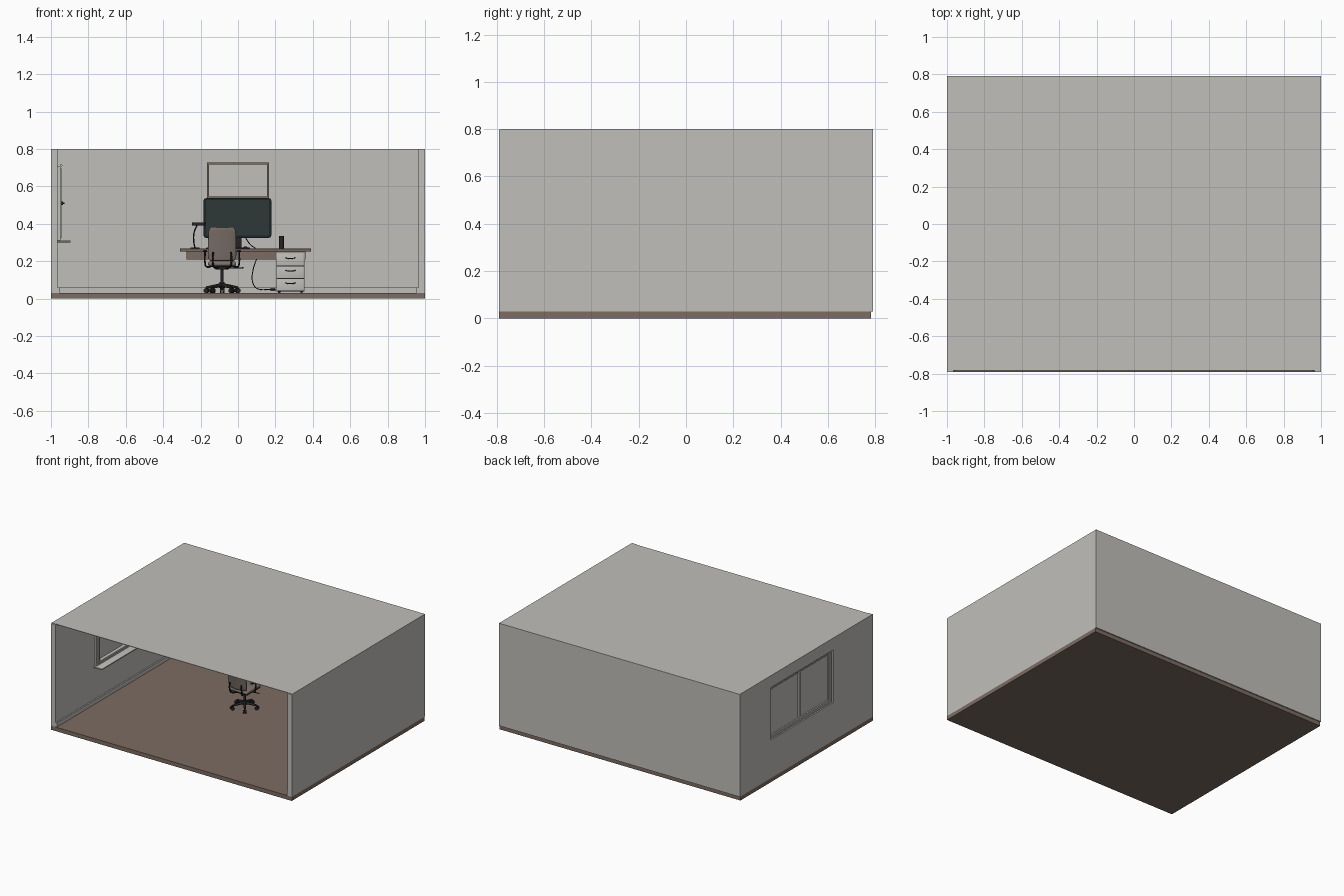
import bpy, bmesh, math
from mathutils import Vector

if "Cube" in bpy.data.objects:
    bpy.data.objects.remove(bpy.data.objects["Cube"])


def material(name, rgb):
    m = bpy.data.materials.new(name)
    m.diffuse_color = (*rgb, 1)
    m.use_nodes = True
    m.node_tree.nodes["Principled BSDF"].inputs["Base Color"].default_value = m.diffuse_color
    return m


WALL = material("wall grey", (0.53, 0.52, 0.49))
WOOD = material("brown wood", (0.20, 0.15, 0.122))
FABRIC = material("chair fabric", (0.21, 0.17, 0.15))
BLACK = material("black plastic", (0.018, 0.018, 0.019))
SCREEN = material("dark screen", (0.028, 0.040, 0.039))
BEZEL = material("monitor bezel", (0.012, 0.018, 0.021))


def finish(ob, mat, smooth=True):
    ob.data.materials.clear()
    ob.data.materials.append(mat)
    if smooth:
        bpy.ops.object.select_all(action='DESELECT')
        ob.select_set(True)
        bpy.context.view_layer.objects.active = ob
        bpy.ops.object.shade_smooth_by_angle(angle=math.radians(35))
    return ob


def from_bmesh(name, bm):
    me = bpy.data.meshes.new(name)
    bm.to_mesh(me)
    bm.free()
    ob = bpy.data.objects.new(name, me)
    bpy.context.collection.objects.link(ob)
    return ob


def box(name, x, y, z, mat, bevel=0.0, axis=None, segs=3):
    """Box from ranges; bevel all edges, or only edges along one axis."""
    bm = bmesh.new()
    bmesh.ops.create_cube(bm, size=1)
    for v in bm.verts:
        v.co = Vector([(r[0] + r[1]) / 2 + c * (r[1] - r[0]) for c, r in zip(v.co, (x, y, z))])
    if bevel:
        edges = [e for e in bm.edges if axis is None
                 or abs((e.verts[0].co - e.verts[1].co).normalized()[axis]) > 0.9]
        bmesh.ops.bevel(bm, geom=edges, offset=bevel, segments=segs, profile=0.5, affect='EDGES')
    return finish(from_bmesh(name, bm), mat, bevel > 0)


def rod(name, a, b, r, mat, r2=None, sides=20):
    """Cylinder or cone between two points."""
    a, b = Vector(a), Vector(b)
    bm = bmesh.new()
    bmesh.ops.create_cone(bm, cap_ends=True, segments=sides, radius1=r,
                          radius2=r if r2 is None else r2, depth=(b - a).length)
    ob = from_bmesh(name, bm)
    rot = (b - a).to_track_quat('Z', 'Y').to_matrix().to_4x4()
    rot.translation = (a + b) / 2
    ob.data.transform(rot)
    return finish(ob, mat)


def tube(name, pts, r, mat):
    """Smooth cable or bent pipe through points."""
    cu = bpy.data.curves.new(name, 'CURVE')
    cu.dimensions = '3D'
    cu.bevel_depth, cu.bevel_resolution, cu.resolution_u = r, 2, 8
    cu.use_fill_caps = True
    sp = cu.splines.new('BEZIER')
    sp.bezier_points.add(len(pts) - 1)
    for p, co in zip(sp.bezier_points, pts):
        p.co = co
        p.handle_left_type = p.handle_right_type = 'AUTO'
    ob = bpy.data.objects.new(name, cu)
    bpy.context.collection.objects.link(ob)
    bpy.ops.object.select_all(action='DESELECT')
    ob.select_set(True)
    bpy.context.view_layer.objects.active = ob
    bpy.ops.object.convert(target='MESH')
    return finish(bpy.context.object, mat)


def frame(name, plane, u, z, d, w, mat):
    """Rectangular frame of four bars; plane 'x' or 'y' is its facing axis."""
    bars = [((u[0], u[1]), (z[0], z[0] + w)), ((u[0], u[1]), (z[1] - w, z[1])),
            ((u[0], u[0] + w), (z[0] + w, z[1] - w)), ((u[1] - w, u[1]), (z[0] + w, z[1] - w))]
    for side, (ur, zr) in zip(("bottom", "top", "start", "end"), bars):
        xy = (d, ur) if plane == 'x' else (ur, d)
        box(f"{name}_{side}", xy[0], xy[1], zr, mat)


# Room shell, open at the front
box("floor", (-1, 1), (-0.79, 0.782), (0, 0.03), WOOD)
box("right_wall", (0.965, 1), (-0.79, 0.79), (0.03, 0.798), WALL)
box("back_wall", (-0.965, 0.965), (0.755, 0.79), (0.03, 0.798), WALL)
box("ceiling", (-1, 1), (-0.782, 0.79), (0.796, 0.8), WALL)
WY, WZ = (-0.32, 0.42), (0.31, 0.71)
LX = (-1, -0.965)
box("left_wall_low", LX, (-0.79, 0.79), (0.03, WZ[0]), WALL)
box("left_wall_high", LX, (-0.79, 0.79), (WZ[1], 0.798), WALL)
box("left_wall_front", LX, (-0.79, WY[0]), WZ, WALL)
box("left_wall_back", LX, (WY[1], 0.79), WZ, WALL)

# Skirting boards
box("skirting_back", (-0.955, 0.955), (0.745, 0.755), (0.03, 0.06), WALL)
for s, n in ((-1, "left"), (1, "right")):
    box(f"skirting_{n}", tuple(sorted((s * 0.965, s * 0.955))), (-0.785, 0.755), (0.03, 0.06), WALL)

# Window with two sashes, sill, handle and curtain rail
frame("window_frame", 'x', WY, WZ, (-0.99, -0.95), 0.015, WALL)
MID = 0.05
for n, u in (("front", (WY[0] + 0.015, MID)), ("back", (MID, WY[1] - 0.015))):
    frame(f"sash_{n}", 'x', u, (WZ[0] + 0.015, WZ[1] - 0.015), (-0.982, -0.943), 0.014, WALL)
    box(f"pane_{n}", (-0.972, -0.968), (u[0] + 0.012, u[1] - 0.012), (WZ[0] + 0.02, WZ[1] - 0.02), WALL)
box("inner_sill", (-0.975, -0.895), (WY[0] - 0.015, WY[1] + 0.015), (0.301, 0.31), WALL, 0.002)
box("outer_sill", (-1.0, -0.985), WY, (0.308, 0.316), WALL)
rod("window_top_rail", (-0.946, WY[0], 0.711), (-0.946, WY[1], 0.711), 0.007, WALL)
box("handle_mount", (-0.943, -0.935), (MID - 0.012, MID - 0.002), (0.50, 0.52), BLACK)
box("window_handle", (-0.935, -0.928), (MID - 0.045, MID - 0.002), (0.507, 0.514), BLACK, 0.001)

# Picture on the back wall
frame("picture_frame", 'y', (-0.165, 0.165), (0.535, 0.727), (0.738, 0.755), 0.01, WOOD)
box("picture", (-0.156, 0.156), (0.747, 0.754), (0.544, 0.718), WALL)

# Wall-mounted desk
DY = (0.47, 0.755)
box("desk_top", (-0.31, 0.39), DY, (0.252, 0.267), WOOD, 0.002)
box("desk_apron", (-0.275, 0.36), (0.50, 0.755), (0.21, 0.252), WOOD)

# Drawer cabinet
box("cabinet", (0.205, 0.355), (0.492, 0.745), (0.037, 0.246), WALL)
for i in range(3):
    z = 0.043 + i * 0.067
    box(f"drawer_{i}", (0.208, 0.352), (0.485, 0.492), (z, z + 0.062), WALL, 0.001)
    box(f"drawer_gap_{i}", (0.206, 0.354), (0.4905, 0.4918), (z - 0.004, z), BLACK)
    tube(f"drawer_handle_{i}", [(0.255, 0.485, z + 0.041), (0.262, 0.476, z + 0.039),
                                (0.298, 0.476, z + 0.039), (0.305, 0.485, z + 0.041)], 0.0025, BLACK)
for x in (0.22, 0.34):
    for y in (0.51, 0.73):
        rod("cabinet_foot", (x, y, 0.03), (x, y, 0.038), 0.006, BLACK)

# Monitor and stand
box("monitor_body", (-0.184, 0.178), (0.645, 0.663), (0.325, 0.537), BEZEL, 0.014, 1, 5)
box("monitor_screen", (-0.172, 0.166), (0.642, 0.646), (0.338, 0.526), SCREEN, 0.004, 1)
box("monitor_back", (-0.09, 0.084), (0.662, 0.68), (0.37, 0.49), BEZEL, 0.008)
box("monitor_neck", (-0.025, 0.02), (0.672, 0.685), (0.27, 0.42), BLACK, 0.003)
box("monitor_base", (-0.07, 0.065), (0.60, 0.70), (0.267, 0.273), BLACK, 0.003)

# Desk items
box("keyboard", (-0.17, 0.0), (0.51, 0.565), (0.267, 0.273), BLACK, 0.002)
box("mouse", (0.03, 0.052), (0.515, 0.552), (0.267, 0.278), BLACK, 0.005)
rod("pen_holder", (0.232, 0.62, 0.267), (0.232, 0.62, 0.335), 0.013, BLACK)
tube("monitor_cable", [(0.03, 0.675, 0.345), (0.05, 0.69, 0.31), (0.07, 0.70, 0.285),
                       (0.092, 0.71, 0.27)], 0.0025, BLACK)
tube("floor_cable", [(0.1, 0.72, 0.215), (0.08, 0.72, 0.15), (0.078, 0.715, 0.09),
                     (0.1, 0.71, 0.055), (0.14, 0.72, 0.05), (0.2, 0.735, 0.048)], 0.0025, BLACK)
box("cable_plug", (0.172, 0.2), (0.728, 0.745), (0.044, 0.053), BLACK, 0.002)

# Desk lamp
rod("lamp_base", (-0.23, 0.64, 0.267), (-0.23, 0.64, 0.273), 0.025, BLACK)
tube("lamp_arm", [(-0.23, 0.64, 0.27), (-0.237, 0.64, 0.31), (-0.233, 0.635, 0.36),
                  (-0.215, 0.63, 0.398)], 0.0035, BLACK)
box("lamp_head", (-0.247, -0.175), (0.612, 0.648), (0.391, 0.408), BLACK, 0.005)

# Swivel chair
CX, CY = -0.085, 0.20
for i in range(5):
    a = math.radians(90 + 72 * i)
    dx, dy = math.cos(a), math.sin(a)
    tip = (CX + 0.088 * dx, CY + 0.088 * dy)
    rod(f"chair_leg_{i}", (CX, CY, 0.073), (*tip, 0.06), 0.011, BLACK, 0.006, 12)
    rod(f"caster_pin_{i}", (*tip, 0.045), (*tip, 0.062), 0.004, BLACK, sides=10)
    for k in (-1, 1):
        p = Vector((tip[0] - dy * 0.007 * k, tip[1] + dx * 0.007 * k, 0.043))
        w = Vector((-dy, dx, 0)) * 0.005
        rod(f"caster_{i}", p - w, p + w, 0.013, BLACK, sides=16)
rod("chair_hub", (CX, CY, 0.058), (CX, CY, 0.09), 0.016, BLACK, 0.013)
rod("chair_column", (CX, CY, 0.09), (CX, CY, 0.165), 0.0085, BLACK)
box("chair_mechanism", (CX - 0.035, CX + 0.035), (CY - 0.045, CY + 0.045), (0.155, 0.17), BLACK, 0.004)
rod("chair_lever", (CX, CY + 0.01, 0.162), (CX + 0.115, CY + 0.01, 0.165), 0.003, BLACK)
box("seat_shell", (CX - 0.072, CX + 0.072), (CY - 0.075, CY + 0.085), (0.168, 0.176), BLACK, 0.003)
box("seat", (CX - 0.075, CX + 0.075), (CY - 0.08, CY + 0.09), (0.174, 0.198), FABRIC, 0.01)

# Backrest: rounded panel, wider at the bottom, curved and leaning back
bm = bmesh.new()
bmesh.ops.create_grid(bm, x_segments=12, y_segments=12, size=0.5)
for v in bm.verts:
    u, t = v.co.x, v.co.y + 0.5
    half = 0.076 - 0.004 * t - 0.012 * abs(2 * t - 1) ** 8
    v.co = (CX + 2 * u * half, CY - 0.085 - 0.03 * t + 0.05 * u * u, 0.203 + 0.18 * t)
backrest = finish(from_bmesh("backrest", bm), FABRIC)
sol = backrest.modifiers.new("thickness", 'SOLIDIFY')
sol.thickness, sol.offset = 0.014, 0
bev = backrest.modifiers.new("soft_edge", 'BEVEL')
bev.width, bev.segments = 0.004, 2

# Backrest brackets and armrests, mirrored
for s, n in ((-1, "left"), (1, "right")):
    tube(f"back_bracket_{n}", [(CX + s * 0.02, CY - 0.04, 0.164), (CX + s * 0.045, CY - 0.095, 0.172),
                               (CX + s * 0.05, CY - 0.107, 0.2), (CX + s * 0.048, CY - 0.108, 0.25)],
         0.005, BLACK)
    ax = CX + s * 0.091
    tube(f"arm_post_{n}", [(CX + s * 0.06, CY, 0.17), (ax - s * 0.006, CY, 0.172),
                           (ax, CY, 0.19), (ax, CY, 0.25)], 0.0045, BLACK)
    box(f"arm_pad_{n}", (ax - 0.011, ax + 0.011), (CY - 0.05, CY + 0.06), (0.248, 0.259), BLACK, 0.004)
